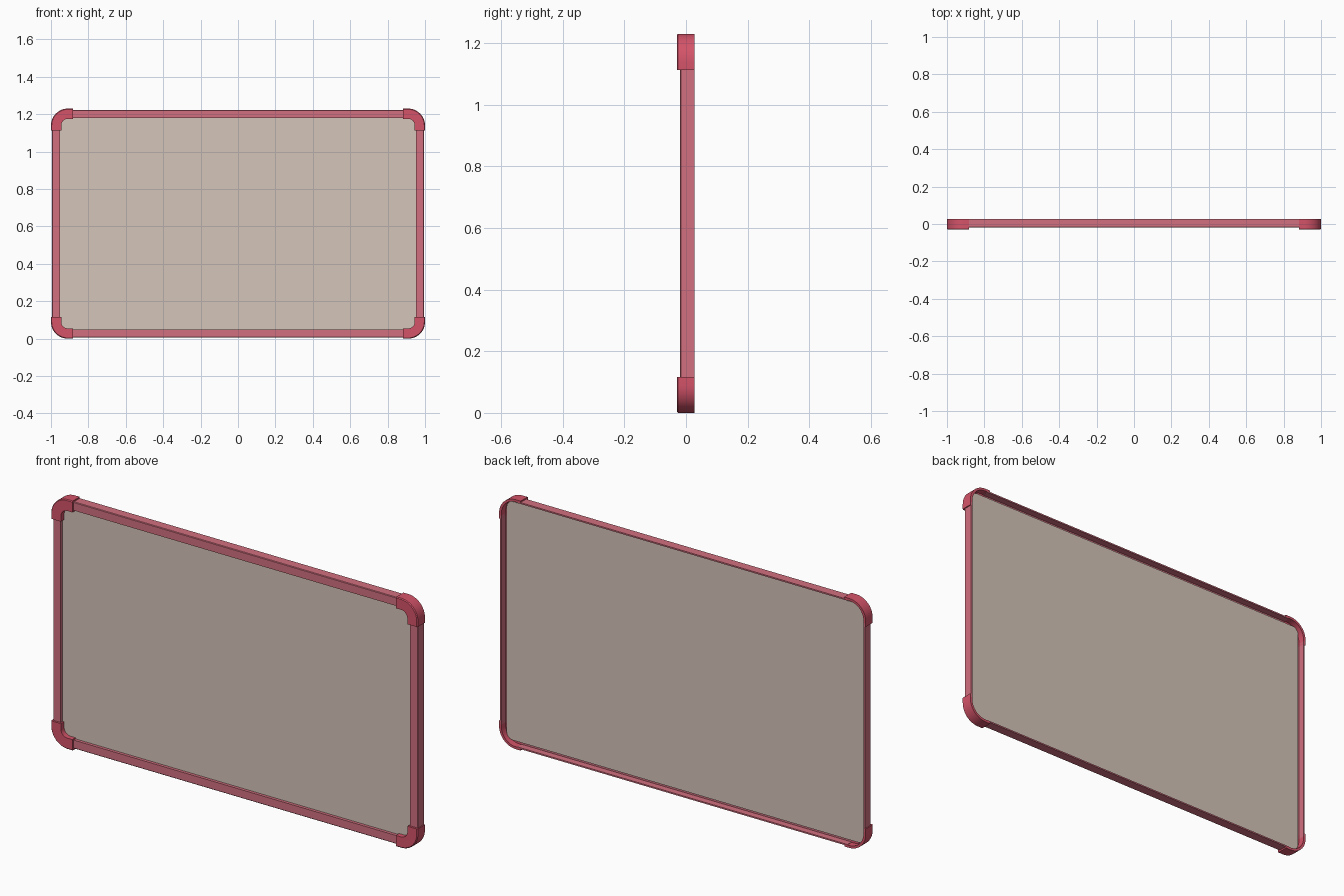
import bpy, bmesh, math

if "Cube" in bpy.data.objects:
    bpy.data.objects.remove(bpy.data.objects["Cube"])

H = 1.23          # total height
CZ = H / 2


def material(name, rgb):
    m = bpy.data.materials.new(name)
    m.diffuse_color = (*rgb, 1)
    m.use_nodes = True
    m.node_tree.nodes["Principled BSDF"].inputs["Base Color"].default_value = m.diffuse_color
    return m


RAIL = material("rose rail", (0.64, 0.160, 0.212))
CORNER = material("red corner", (0.66, 0.088, 0.142))
BOARD = material("warm grey board", (0.66, 0.56, 0.49))


def sweep(name, rings, mat):
    """Skin a list of closed rings and cap both ends."""
    bm = bmesh.new()
    vs = [[bm.verts.new(p) for p in r] for r in rings]
    n = len(rings[0])
    for a, b in zip(vs, vs[1:]):
        for i in range(n):
            j = (i + 1) % n
            bm.faces.new((a[i], a[j], b[j], b[i]))
    bm.faces.new(vs[0])
    bm.faces.new(vs[-1])
    bmesh.ops.recalc_face_normals(bm, faces=bm.faces)
    me = bpy.data.meshes.new(name)
    bm.to_mesh(me)
    bm.free()
    me.materials.append(mat)
    ob = bpy.data.objects.new(name, me)
    bpy.context.collection.objects.link(ob)
    return ob


def smooth(ob):
    bpy.ops.object.select_all(action='DESELECT')
    ob.select_set(True)
    bpy.context.view_layer.objects.active = ob
    bpy.ops.object.shade_smooth_by_angle(angle=math.radians(30))


# Cross-sections: (distance in from the outer edge, y), an L open at the back
rail_profile = [(0, 0.028), (0, -0.017), (0.003, -0.02), (0.042, -0.02),
                (0.042, -0.005), (0.007, -0.005), (0.007, 0.028)]
corner_profile = [(0, 0.028), (0, -0.026), (0.004, -0.03), (0.055, -0.03),
                  (0.055, -0.005), (0.012, -0.005), (0.012, 0.028)]

# Straight frame rails
for side, label in ((1, "top"), (-1, "bottom")):
    sweep(label + "_rail", [[(x, y, CZ + side * (CZ - 0.007 - d)) for d, y in rail_profile]
                            for x in (-0.9, 0.9)], RAIL)
for side, label in ((1, "right"), (-1, "left")):
    sweep(label + "_rail", [[(side * (0.995 - d), y, z) for d, y in rail_profile]
                            for z in (0.1, H - 0.1)], RAIL)

# Rounded corner caps: the section swept round a quarter turn with short straight ends
R = 0.09
path = [(0.883, H - R, 0.0, 1.0)]
for i in range(13):
    a = math.pi / 2 * (1 - i / 12)
    path.append((1 - R, H - R, math.cos(a), math.sin(a)))
path.append((1 - R, H - 0.117, 1.0, 0.0))
for sx, h in ((1, "right"), (-1, "left")):
    for sz, v in ((1, "top"), (-1, "bottom")):
        rings = [[(sx * (cx + (R - d) * nx), y, CZ + sz * (cz + (R - d) * nz - CZ))
                  for d, y in corner_profile] for cx, cz, nx, nz in path]
        smooth(sweep(v + "_" + h + "_corner", rings, CORNER))

# Board panel with slightly rounded corners, seated behind the lips
hx, hz, r = 0.975, CZ - 0.027, 0.035
outline = []
for q, (sx, sz) in enumerate(((1, 1), (-1, 1), (-1, -1), (1, -1))):
    for i in range(7):
        a = math.pi / 2 * (q + i / 6)
        outline.append((sx * (hx - r) + r * math.cos(a), CZ + sz * (hz - r) + r * math.sin(a)))
sweep("board_panel", [[(x, y, z) for x, z in outline] for y in (-0.0045, 0.005)], BOARD)
